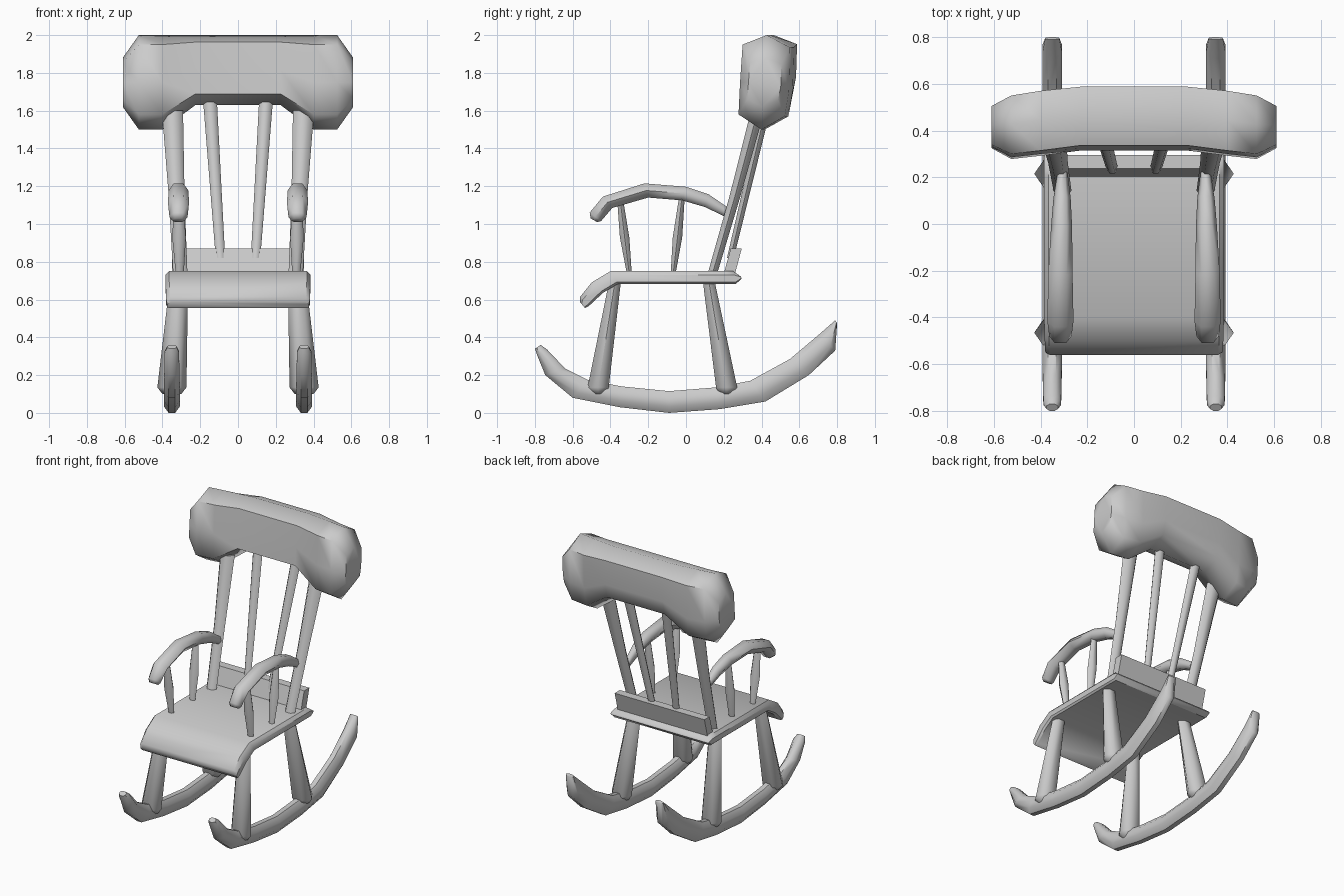
import bpy, bmesh, math
from mathutils import Vector

HEX = [(math.cos(math.radians(60 * i)), math.sin(math.radians(60 * i)) / 0.866) for i in range(6)]
OCT = [(math.cos(math.radians(45 * i + 22.5)) / 0.924, math.sin(math.radians(45 * i + 22.5)) / 0.924)
       for i in range(8)]
PLANK = [(-1, 0.4), (-0.95, 1), (0.95, 1), (1, 0.4), (1, -0.7), (0.97, -1), (-0.97, -1), (-1, -0.7)]
BOX = [(-1, 1), (1, 1), (1, -1), (-1, -1)]


def loft(name, rings, mirror=False, angle=50):
    """Skin a list of point rings into a closed, smooth-shaded object."""
    bm = bmesh.new()
    loops = [[bm.verts.new(p) for p in ring] for ring in rings]
    n = len(loops[0])
    for a, b in zip(loops, loops[1:]):
        for i in range(n):
            j = (i + 1) % n
            bm.faces.new((a[i], a[j], b[j], b[i]))
    bm.faces.new(loops[0])
    bm.faces.new(loops[-1])
    bmesh.ops.recalc_face_normals(bm, faces=bm.faces)
    mesh = bpy.data.meshes.new(name)
    bm.to_mesh(mesh)
    bm.free()
    ob = bpy.data.objects.new(name, mesh)
    bpy.context.collection.objects.link(ob)
    if mirror:
        mod = ob.modifiers.new("mirror", 'MIRROR')
        mod.use_mirror_merge = False
    bpy.ops.object.select_all(action='DESELECT')
    bpy.context.view_layer.objects.active = ob
    ob.select_set(True)
    bpy.ops.object.shade_smooth_by_angle(angle=math.radians(angle))
    return ob


def strip(name, stations, section, mirror=False, angle=50):
    """Each station: lower/near (y, z), upper/far (y, z), centre x, half width in x."""
    rings = []
    for (y0, z0), (y1, z1), x, w in stations:
        rings.append([Vector((x + u * w, (y0 + y1) / 2 + v * (y1 - y0) / 2,
                              (z0 + z1) / 2 + v * (z1 - z0) / 2)) for u, v in section])
    return loft(name, rings, mirror, angle)


def rod(name, stations):
    """Mirrored upright rod; each station: x, y, z, x radius, y radius."""
    return strip(name, [((y - ry, z), (y + ry, z), x, rx) for x, y, z, rx, ry in stations], HEX, True, 65)


# Curved rockers
strip("rocker", [
    ((-0.80, 0.34), (-0.77, 0.36), 0.35, 0.025),
    ((-0.79, 0.31), (-0.735, 0.335), 0.35, 0.038),
    ((-0.745, 0.20), (-0.64, 0.235), 0.35, 0.04),
    ((-0.60, 0.08), (-0.52, 0.175), 0.35, 0.042),
    ((-0.35, 0.03), (-0.34, 0.14), 0.35, 0.042),
    ((-0.09, 0.0), (-0.09, 0.115), 0.35, 0.042),
    ((0.18, 0.02), (0.16, 0.135), 0.35, 0.042),
    ((0.42, 0.06), (0.34, 0.17), 0.35, 0.042),
    ((0.65, 0.20), (0.55, 0.285), 0.35, 0.042),
    ((0.79, 0.33), (0.71, 0.42), 0.35, 0.042),
    ((0.80, 0.475), (0.79, 0.49), 0.35, 0.03)], OCT, True)

# Splayed legs
for name, yb, yt in (("front_leg", -0.465, -0.375), ("back_leg", 0.215, 0.12)):
    rod(name, [(0.35, yb, 0.10, 0.05, 0.038), (0.35, yb, 0.135, 0.077, 0.056),
               (0.312, yt, 0.70, 0.048, 0.031)])

# Seat with rolled front edge
strip("seat", [
    ((-0.535, 0.555), (-0.56, 0.585), 0, 0.375),
    ((-0.515, 0.565), (-0.56, 0.615), 0, 0.38),
    ((-0.44, 0.635), (-0.50, 0.69), 0, 0.383),
    ((-0.36, 0.683), (-0.40, 0.75), 0, 0.385),
    ((0.20, 0.683), (0.20, 0.75), 0, 0.385),
    ((0.265, 0.683), (0.25, 0.75), 0, 0.385),
    ((0.295, 0.712), (0.29, 0.722), 0, 0.385)], PLANK, angle=40)

# Low rail at the back of the seat
strip("back_rail", [((0.195, 0.72), (0.255, 0.72), 0, 0.35),
                    ((0.237, 0.87), (0.295, 0.87), 0, 0.35)], BOX, angle=30)

# Back posts and spindles
rod("back_post", [(0.305, 0.135, 0.72, 0.038, 0.025), (0.325, 0.26, 1.15, 0.042, 0.029),
                  (0.347, 0.38, 1.60, 0.056, 0.036)])
rod("back_spindle", [(0.093, 0.235, 0.82, 0.025, 0.018), (0.15, 0.44, 1.68, 0.037, 0.026)])

# Armrests
strip("armrest", [
    ((-0.47, 1.01), (-0.505, 1.03), 0.315, 0.035),
    ((-0.45, 1.015), (-0.51, 1.06), 0.315, 0.048),
    ((-0.39, 1.085), (-0.44, 1.145), 0.315, 0.056),
    ((-0.20, 1.14), (-0.22, 1.215), 0.315, 0.052),
    ((-0.02, 1.125), (0.0, 1.197), 0.31, 0.045),
    ((0.10, 1.09), (0.12, 1.157), 0.308, 0.037),
    ((0.215, 1.035), (0.225, 1.085), 0.306, 0.022)], HEX, True, 65)

# Turned spindles under the arms
for name, yb, yt in (("front_arm_spindle", -0.298, -0.35), ("rear_arm_spindle", -0.07, -0.022)):
    rod(name, [(0.308, yb, 0.72, 0.02, 0.012),
               (0.312, (yb + yt) / 2 + (yt - yb) * 0.02, 0.93, 0.036, 0.025),
               (0.315, yt, 1.14, 0.022, 0.015)])

# Thick curved headrest: x, near y, far y, bottom z, top z
HEAD = [(0.61, 0.325, 0.505, 1.62, 1.88), (0.525, 0.278, 0.55, 1.50, 2.0),
        (0.40, 0.292, 0.57, 1.50, 2.0), (0.225, 0.315, 0.588, 1.63, 2.0)]
HEAD += [(-x, *rest) for x, *rest in reversed(HEAD)]
rings = []
for x, y0, y1, z0, z1 in HEAD:
    d, h = y1 - y0, z1 - z0
    shape = [(0.0, 0.16), (0.03, 0.5), (0.08, 0.9), (0.55, 1.0), (1.0, 0.87),
             (0.98, 0.4), (0.9, 0.14), (0.45, 0.0)]
    rings.append([Vector((x, y0 + u * d, z0 + v * h)) for u, v in shape])
loft("headrest", rings, angle=60)
